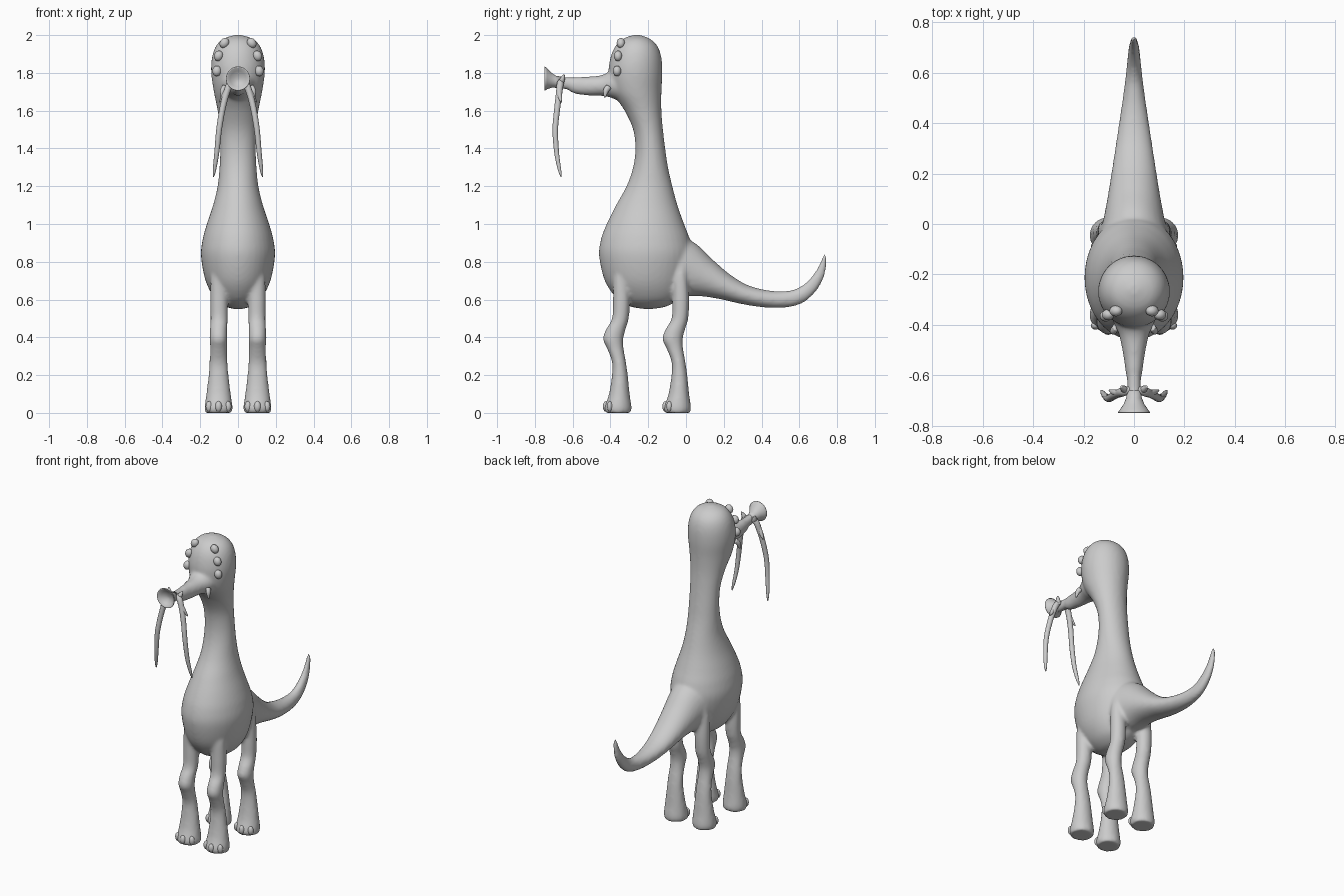
import bpy, bmesh, math
from mathutils import Vector, Matrix


def spline(rows, n=6):
    """Catmull-Rom interpolation of equal-length number tuples."""
    out = []
    for i in range(len(rows) - 1):
        p = [rows[max(i - 1, 0)], rows[i], rows[i + 1], rows[min(i + 2, len(rows) - 1)]]
        for k in range(n):
            t = k / n
            out.append([0.5 * (2*b + (c - a)*t + (2*a - 5*b + 4*c - d)*t*t + (3*b - a - 3*c + d)*t**3)
                        for a, b, c, d in zip(*p)])
    return out + [list(rows[-1])]


def loft(bm, rows, axis=None, seg=28, n=6):
    """Elliptical rings along rows of (x, y, z, side radius, other radius)."""
    rows = spline(rows, n) if n > 1 else rows
    rings = []
    for i, r in enumerate(rows):
        a, b = rows[max(i - 1, 0)], rows[min(i + 1, len(rows) - 1)]
        t = Vector(axis) if axis else (Vector(b[:3]) - Vector(a[:3])).normalized()
        u = Vector((1, 0, 0))
        u = (u - t * u.dot(t)).normalized()
        v = t.cross(u)
        rings.append([bm.verts.new(Vector(r[:3]) + u * max(r[3], .002) * math.cos(w) + v * max(r[4], .002) * math.sin(w))
                      for w in (2 * math.pi * k / seg for k in range(seg))])
    for A, B in zip(rings, rings[1:]):
        for k in range(seg):
            bm.faces.new((A[k], A[(k + 1) % seg], B[(k + 1) % seg], B[k]))
    bm.faces.new(rings[0][::-1])
    bm.faces.new(rings[-1])


def ball(bm, pos, size, rot=None):
    m = Matrix.Translation(pos) @ (rot or Matrix()) @ Matrix.Diagonal((*size, 1))
    bmesh.ops.create_uvsphere(bm, u_segments=16, v_segments=10, radius=1, matrix=m)


def finish(bm, name):
    bmesh.ops.recalc_face_normals(bm, faces=bm.faces)
    me = bpy.data.meshes.new(name)
    bm.to_mesh(me)
    bm.free()
    me.shade_smooth()
    ob = bpy.data.objects.new(name, me)
    bpy.context.collection.objects.link(ob)
    return ob


# Body, neck and head: z, front y, back y, half width
bm = bmesh.new()
profile = [(.55, -.22, -.18, .02), (.565, -.30, -.10, .07), (.61, -.37, -.03, .125), (.70, -.43, .01, .172),
           (.83, -.46, .035, .196), (.92, -.45, .02, .187), (1.0, -.42, -.01, .165), (1.1, -.37, -.045, .132),
           (1.2, -.315, -.072, .108), (1.3, -.28, -.095, .098), (1.4, -.268, -.11, .094), (1.5, -.28, -.122, .096),
           (1.6, -.325, -.13, .108), (1.7, -.39, -.13, .128), (1.8, -.41, -.125, .142), (1.88, -.40, -.13, .138),
           (1.94, -.375, -.15, .118), (1.98, -.335, -.19, .08), (2.0, -.28, -.24, .02)]
loft(bm, [(0, (f + b) / 2, z, w, (b - f) / 2) for z, f, b, w in profile], axis=(0, 0, 1), seg=40)

# Tail, tapering and curling upward
loft(bm, [(0, -.12, .80, .15, .17), (0, .0, .755, .125, .15), (0, .1, .715, .106, .105), (0, .2, .67, .09, .072),
          (0, .3, .63, .075, .054), (0, .4, .607, .06, .047), (0, .5, .60, .045, .044), (0, .59, .615, .033, .042),
          (0, .66, .665, .026, .036), (0, .71, .74, .019, .027), (0, .738, .84, .01, .009)])

# Snout
loft(bm, [(0, -.30, 1.74, .10, .11), (0, -.38, 1.738, .085, .078), (0, -.44, 1.733, .06, .056),
          (0, -.52, 1.73, .043, .05), (0, -.585, 1.735, .034, .045), (0, -.62, 1.744, .028, .034),
          (0, -.70, 1.752, .028, .032)])

# Four legs with forward knees: z, front y, back y, half width
leg = [(.80, -.37, -.31, .03), (.72, -.385, -.305, .044), (.6, -.387, -.297, .047), (.5, -.392, -.303, .046),
       (.44, -.425, -.32, .046), (.39, -.44, -.332, .047), (.34, -.418, -.33, .045), (.27, -.392, -.318, .048),
       (.2, -.392, -.308, .053), (.1, -.408, -.298, .065), (.03, -.432, -.288, .074), (0, -.426, -.292, .07)]
for sx in (-1, 1):
    for dy in (0, .315):
        loft(bm, [(sx * (.103 if z < .5 else .1), (f + b) / 2 + dy, z, w, (b - f) / 2) for z, f, b, w in leg],
             axis=(0, 0, -1), seg=24)
body = finish(bm, "body")
rm = body.modifiers.new("blend", 'REMESH')
rm.mode, rm.voxel_size, rm.use_smooth_shade = 'VOXEL', .01, True
sm = body.modifiers.new("soften", 'SMOOTH')
sm.factor, sm.iterations = .5, 8

# Flared, hollow snout tip
bm = bmesh.new()
horn = [(-.66, .026), (-.69, .031), (-.715, .041), (-.735, .055), (-.747, .064), (-.75, .063), (-.748, .057),
        (-.735, .042), (-.722, .022), (-.718, .003)]
loft(bm, [(0, y, 1.754 + .016 * min(1, max(0, (-.69 - y) / .05)), r, r) for y, r in horn], axis=(0, -1, 0), n=1)
finish(bm, "snout_tip")

# Toenails
bm = bmesh.new()
for sx in (-1, 1):
    for dy in (0, .315):
        for dx, y in ((-.05, -.403), (0, -.424), (.05, -.403)):
            ball(bm, (sx * .103 + dx, y + dy, .034), (.018, .016, .028))
finish(bm, "toenails")

# Three eyes on each side of the head
bm = bmesh.new()
for sx in (-1, 1):
    for x, y, z in ((.072, -.345, 1.958), (.103, -.36, 1.89), (.112, -.365, 1.81)):
        ball(bm, (sx * x, y, z), (.024, .022, .028), Matrix.Rotation(sx * (z - 1.8) * -4, 4, 'Y'))
finish(bm, "eyes")

# Hanging whiskers with short side barbs, and small tusks
for sx, side in ((-1, "left"), (1, "right")):
    bm = bmesh.new()
    loft(bm, [(sx * x, y, z, r, r) for x, y, z, r in (
        (.012, -.655, 1.76, .012), (.04, -.665, 1.745, .018), (.062, -.672, 1.69, .017), (.082, -.682, 1.61, .016),
        (.10, -.692, 1.5, .015), (.112, -.685, 1.38, .013), (.124, -.67, 1.29, .009), (.13, -.661, 1.25, .003))], seg=14)
    loft(bm, [(sx * x, y, z, r, r) for x, y, z, r in (
        (.03, -.66, 1.74, .012), (.04, -.655, 1.765, .014), (.05, -.645, 1.79, .004))], seg=10)
    loft(bm, [(sx * x, y, z, r, r) for x, y, z, r in (
        (.06, -.672, 1.71, .012), (.078, -.668, 1.675, .012), (.098, -.66, 1.645, .003))], seg=10)
    finish(bm, side + "_whisker")
    bm = bmesh.new()
    loft(bm, [(sx * .072, -.41, 1.725, .014, .016), (sx * .082, -.424, 1.705, .013, .015),
              (sx * .088, -.43, 1.67, .004, .004)], seg=12)
    finish(bm, side + "_tusk")
